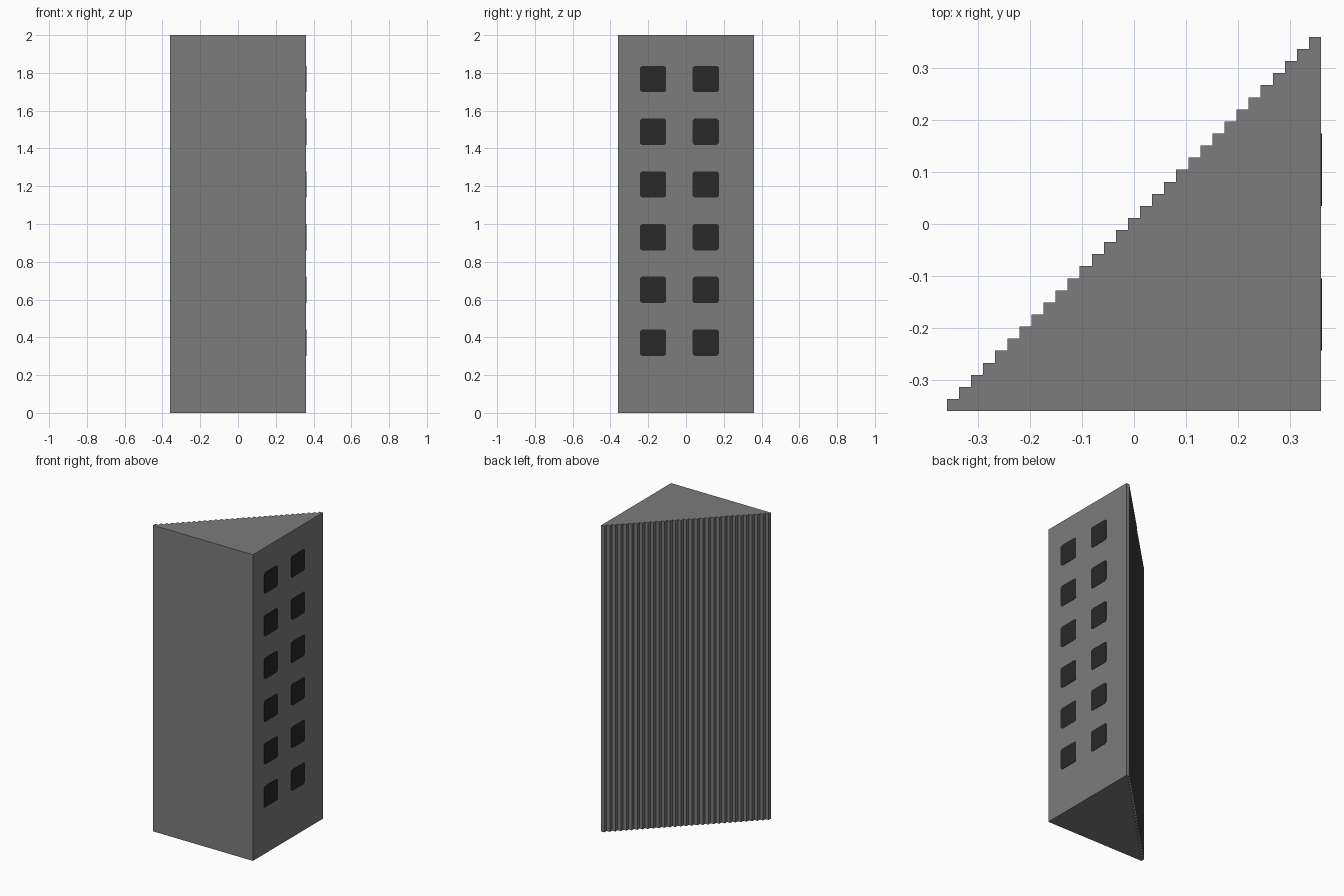
import bpy, bmesh
from mathutils import Vector

cube = bpy.data.objects.get("Cube")
if cube:
    bpy.data.objects.remove(cube, do_unlink=True)

N, LEVELS = 31, 86          # grid cells along each side and up the height
U = 2.0 / LEVELS            # size of one cell
HALF = N * U / 2


def make_material(name, value):
    mat = bpy.data.materials.new(name)
    mat.use_nodes = True
    colour = (value, value, value, 1)
    mat.diffuse_color = colour
    bsdf = mat.node_tree.nodes["Principled BSDF"]
    bsdf.inputs["Base Color"].default_value = colour
    bsdf.inputs["Roughness"].default_value = 0.8
    return mat


def prism(name, outline, offset, mat):
    """Extrude a closed outline along the offset vector."""
    bm = bmesh.new()
    face = bm.faces.new([bm.verts.new(p) for p in outline])
    extruded = bmesh.ops.extrude_face_region(bm, geom=[face], use_keep_orig=True)
    moved = [v for v in extruded["geom"] if isinstance(v, bmesh.types.BMVert)]
    bmesh.ops.translate(bm, verts=moved, vec=Vector(offset))
    bmesh.ops.recalc_face_normals(bm, faces=bm.faces)
    mesh = bpy.data.meshes.new(name)
    bm.to_mesh(mesh)
    bm.free()
    mesh.materials.append(mat)
    obj = bpy.data.objects.new(name, mesh)
    bpy.context.collection.objects.link(obj)
    return obj


wall_grey = make_material("wall grey", 0.2)
window_black = make_material("window black", 0.021)

# Triangular tower with a stair-stepped diagonal wall
outline = [(-HALF, -HALF, 0), (HALF, -HALF, 0)]
for i in reversed(range(N)):
    y = -HALF + (i + 1) * U
    outline.append((-HALF + (i + 1) * U, y, 0))
    outline.append((-HALF + i * U, y, 0))
prism("tower", outline, (0, 0, 2), wall_grey)

# Two columns of six windows with clipped corners on the left wall
SIZE, CLIP = 6 * U, 0.01
a, b = SIZE / 2, SIZE / 2 - CLIP
corners = [(b, a), (a, b), (a, -b), (b, -a), (-b, -a), (-a, -b), (-a, b), (-b, a)]
for col in range(2):
    for row in range(6):
        cy = -HALF + (8 + 12 * col) * U
        cz = (16 + 12 * row) * U
        pane = [(HALF - 0.001, cy + dy, cz + dz) for dy, dz in corners]
        prism(f"window_{col + 1}_{row + 1}", pane, (0.003, 0, 0), window_black)
